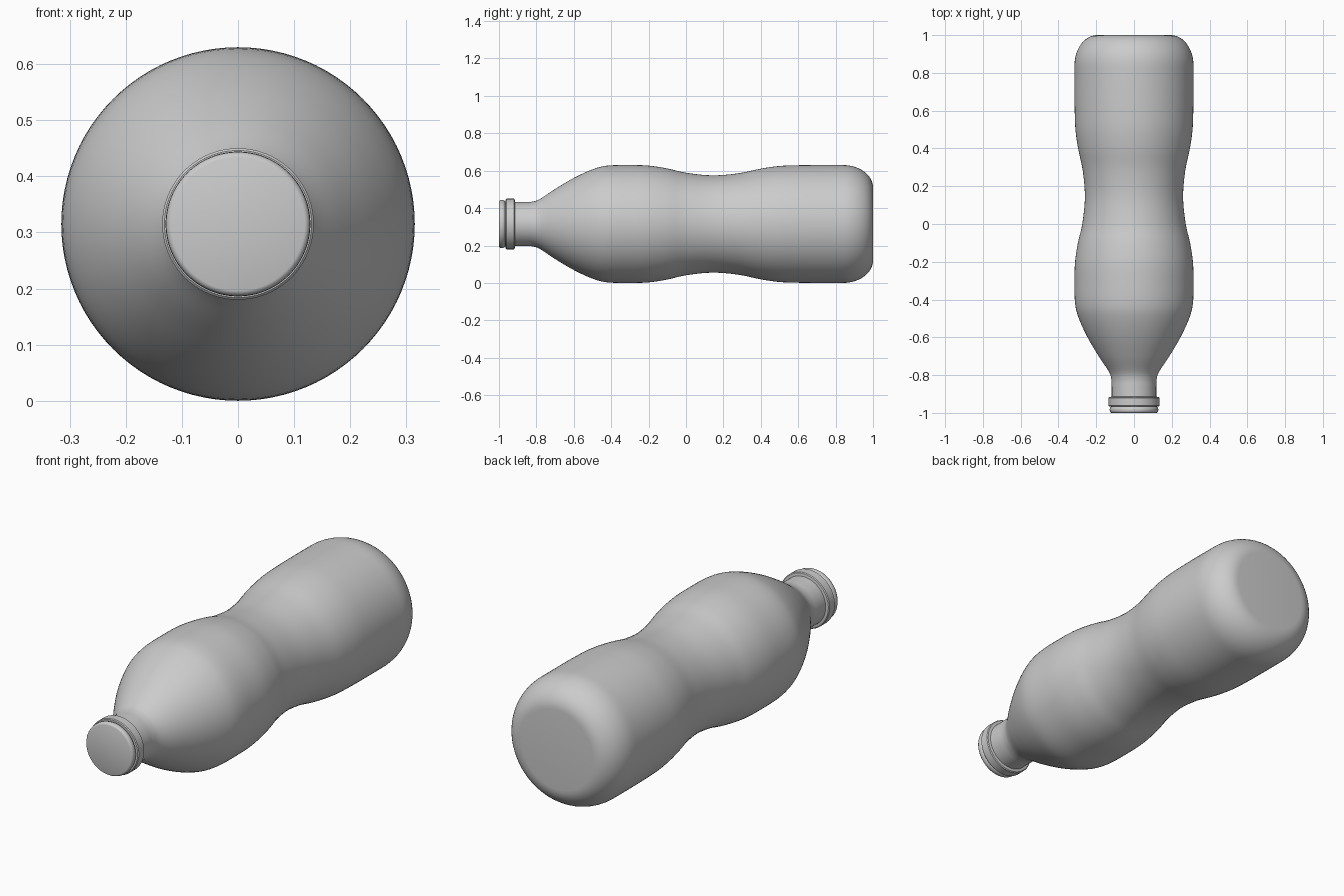
import bpy, bmesh, math
from mathutils import Vector

if "Cube" in bpy.data.objects:
    bpy.data.objects.remove(bpy.data.objects["Cube"])

AXIS_Z = 0.315
SEGMENTS = 96


def smooth_path(pts, steps=5):
    """Catmull-Rom curve through (y, radius) points."""
    p = [Vector(q) for q in [pts[0]] + pts + [pts[-1]]]
    out = []
    for a, b, c, d in zip(p, p[1:], p[2:], p[3:]):
        for i in range(steps):
            t = i / steps
            out.append(0.5 * (2 * b + (c - a) * t + (2 * a - 5 * b + 4 * c - d) * t * t
                              + (3 * b - a - 3 * c + d) * t ** 3))
    return [tuple(v) for v in out] + [pts[-1]]


def lathe(name, profile, cap_start=False, cap_end=False):
    """Revolve a (y, radius) profile around the lengthwise axis."""
    bm = bmesh.new()
    rings = []
    for y, r in profile:
        rings.append([bm.verts.new((r * math.cos(2 * math.pi * i / SEGMENTS), y,
                                    AXIS_Z + r * math.sin(2 * math.pi * i / SEGMENTS)))
                      for i in range(SEGMENTS)])
    for a, b in zip(rings, rings[1:]):
        for i in range(SEGMENTS):
            j = (i + 1) % SEGMENTS
            bm.faces.new((a[i], b[i], b[j], a[j]))
    if cap_start:
        bm.faces.new(rings[0])
    if cap_end:
        bm.faces.new(rings[-1][::-1])
    bmesh.ops.recalc_face_normals(bm, faces=bm.faces)
    mesh = bpy.data.meshes.new(name)
    bm.to_mesh(mesh)
    bm.free()
    obj = bpy.data.objects.new(name, mesh)
    bpy.context.collection.objects.link(obj)
    bpy.ops.object.select_all(action='DESELECT')
    obj.select_set(True)
    bpy.context.view_layer.objects.active = obj
    bpy.ops.object.shade_smooth_by_angle(angle=math.radians(35))
    return obj


# Body: neck, shoulder, pinched waist and rounded base
side = smooth_path([(-0.91, 0.118), (-0.86, 0.118), (-0.82, 0.12), (-0.78, 0.134),
                    (-0.7, 0.187), (-0.6, 0.246), (-0.5, 0.292), (-0.42, 0.312),
                    (-0.3, 0.315), (-0.2, 0.312), (-0.1, 0.297), (0.0, 0.274),
                    (0.14, 0.26), (0.28, 0.271), (0.4, 0.296), (0.5, 0.31),
                    (0.6, 0.314), (0.7, 0.315), (0.82, 0.315)])
base = [(0.84 + 0.16 * math.sin(a), 0.195 + 0.12 * math.cos(a))
        for a in [math.pi / 2 * i / 12 for i in range(13)]]
lathe("bottle_body", side + base, cap_end=True)

# Mouth: closed rounded lip, groove and raised neck ring
mouth = [(-1.0, 0.119), (-0.998, 0.124), (-0.992, 0.128), (-0.982, 0.129),
         (-0.972, 0.126), (-0.967, 0.12), (-0.965, 0.12), (-0.965, 0.131),
         (-0.961, 0.135), (-0.92, 0.135), (-0.916, 0.131), (-0.914, 0.118), (-0.91, 0.118)]
lathe("bottle_mouth", mouth, cap_start=True)
